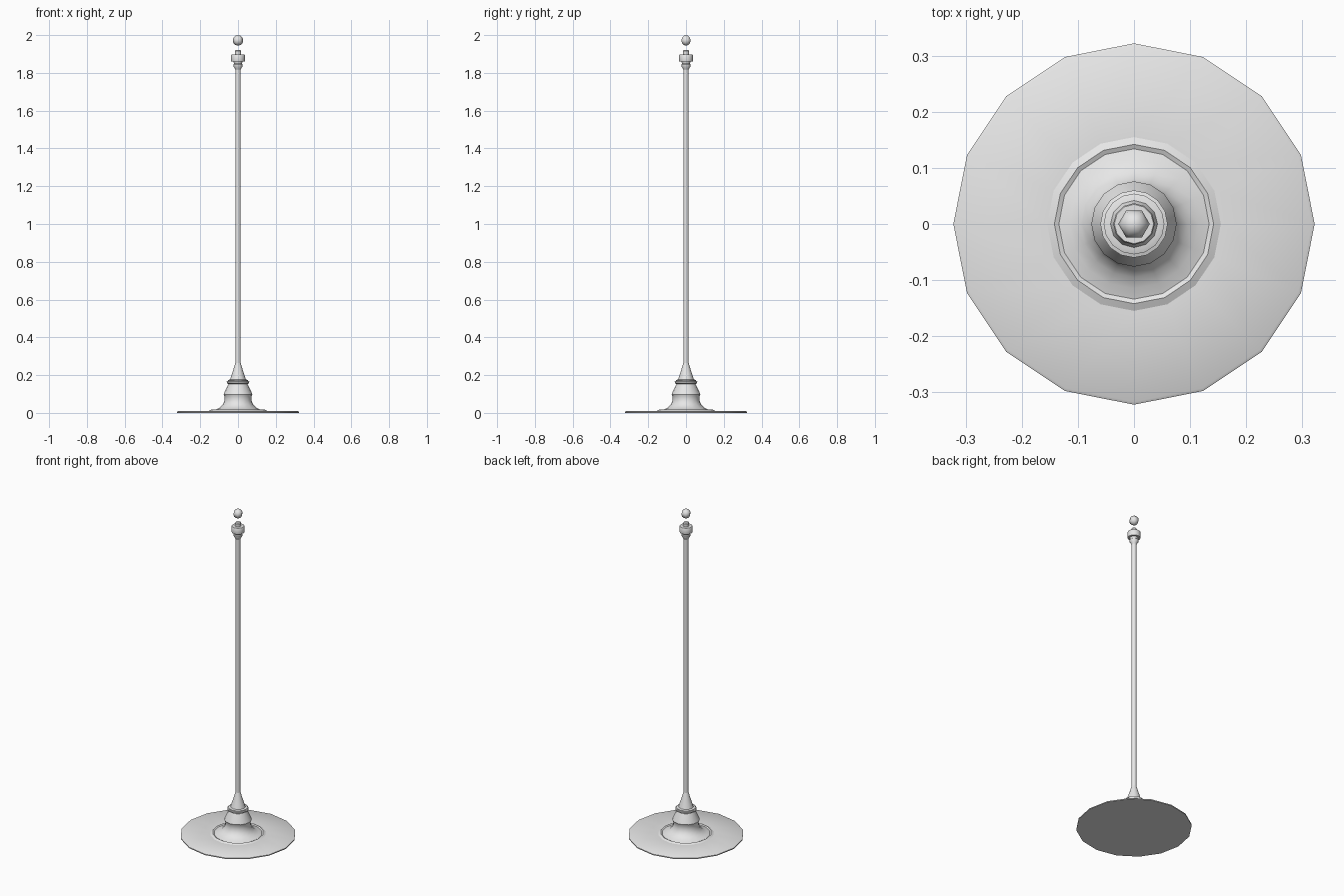
import bpy
import bmesh
import math
from mathutils import Matrix

cube = bpy.data.objects.get("Cube")
if cube:
    bpy.data.objects.remove(cube, do_unlink=True)

# One grey metal for every part
metal = bpy.data.materials.new("grey metal")
metal.use_nodes = True
GREY = (0.8, 0.8, 0.8, 1)
metal.diffuse_color = GREY
metal.node_tree.nodes["Principled BSDF"].inputs["Base Color"].default_value = GREY


def finish(name, bm, angle):
    """Turn a bmesh into a shaded, coloured object."""
    bmesh.ops.recalc_face_normals(bm, faces=bm.faces)
    mesh = bpy.data.meshes.new(name)
    bm.to_mesh(mesh)
    bm.free()
    mesh.materials.append(metal)
    obj = bpy.data.objects.new(name, mesh)
    bpy.context.collection.objects.link(obj)
    bpy.ops.object.select_all(action="DESELECT")
    obj.select_set(True)
    bpy.context.view_layer.objects.active = obj
    bpy.ops.object.shade_smooth_by_angle(angle=math.radians(angle))
    return obj


def lathe(name, profile, sides, angle=35):
    """Turn a (radius, height) profile around z and cap both ends."""
    bm = bmesh.new()
    turns = [math.tau * i / sides for i in range(sides)]
    rings = [[bm.verts.new((r * math.cos(t), r * math.sin(t), z)) for t in turns]
             for r, z in profile]
    for low, high in zip(rings, rings[1:]):
        for i in range(sides):
            j = (i + 1) % sides
            bm.faces.new((low[i], low[j], high[j], high[i]))
    bm.faces.new(rings[0][::-1])
    bm.faces.new(rings[-1])
    return finish(name, bm, angle)


# Wide floor plate with a thin rim
lathe("floor_plate", [(0.322, 0), (0.322, 0.006), (0.317, 0.009), (0.157, 0.011)], 16)

# Raised lip, cove and tapering pedestal
lathe("pedestal", [(0.157, 0.01), (0.142, 0.017), (0.134, 0.013), (0.115, 0.019),
                   (0.095, 0.029), (0.08, 0.045), (0.071, 0.066), (0.072, 0.088),
                   (0.076, 0.098), (0.072, 0.108), (0.05, 0.155)], 16)

# Moulded ring on top of the pedestal
lathe("pedestal_ring", [(0.05, 0.153), (0.059, 0.158), (0.06, 0.166),
                        (0.054, 0.168), (0.054, 0.173), (0.045, 0.176)], 16)

# Cone running into the pole
lathe("pole_cone", [(0.044, 0.17), (0.034, 0.2), (0.022, 0.238), (0.014, 0.265)], 12)
lathe("pole", [(0.014, 0.255), (0.014, 1.825)], 12, 40)

# Flared neck, collar and stub at the top
lathe("neck", [(0.014, 1.815), (0.017, 1.824), (0.025, 1.836), (0.025, 1.845),
               (0.021, 1.849), (0.024, 1.862)], 12)
lathe("collar", [(0.036, 1.86), (0.037, 1.864), (0.037, 1.894), (0.035, 1.897)], 12)
lathe("stub", [(0.016, 1.89), (0.017, 1.915), (0.013, 1.92)], 12)

# Small faceted ball floating above the stub
ball = bmesh.new()
bmesh.ops.create_uvsphere(ball, u_segments=6, v_segments=6, radius=0.028)
bmesh.ops.transform(ball, verts=ball.verts, matrix=Matrix.Translation((0, 0, 1.972))
                    @ Matrix.Rotation(math.radians(30), 4, "Z"))
finish("finial_ball", ball, 65)
